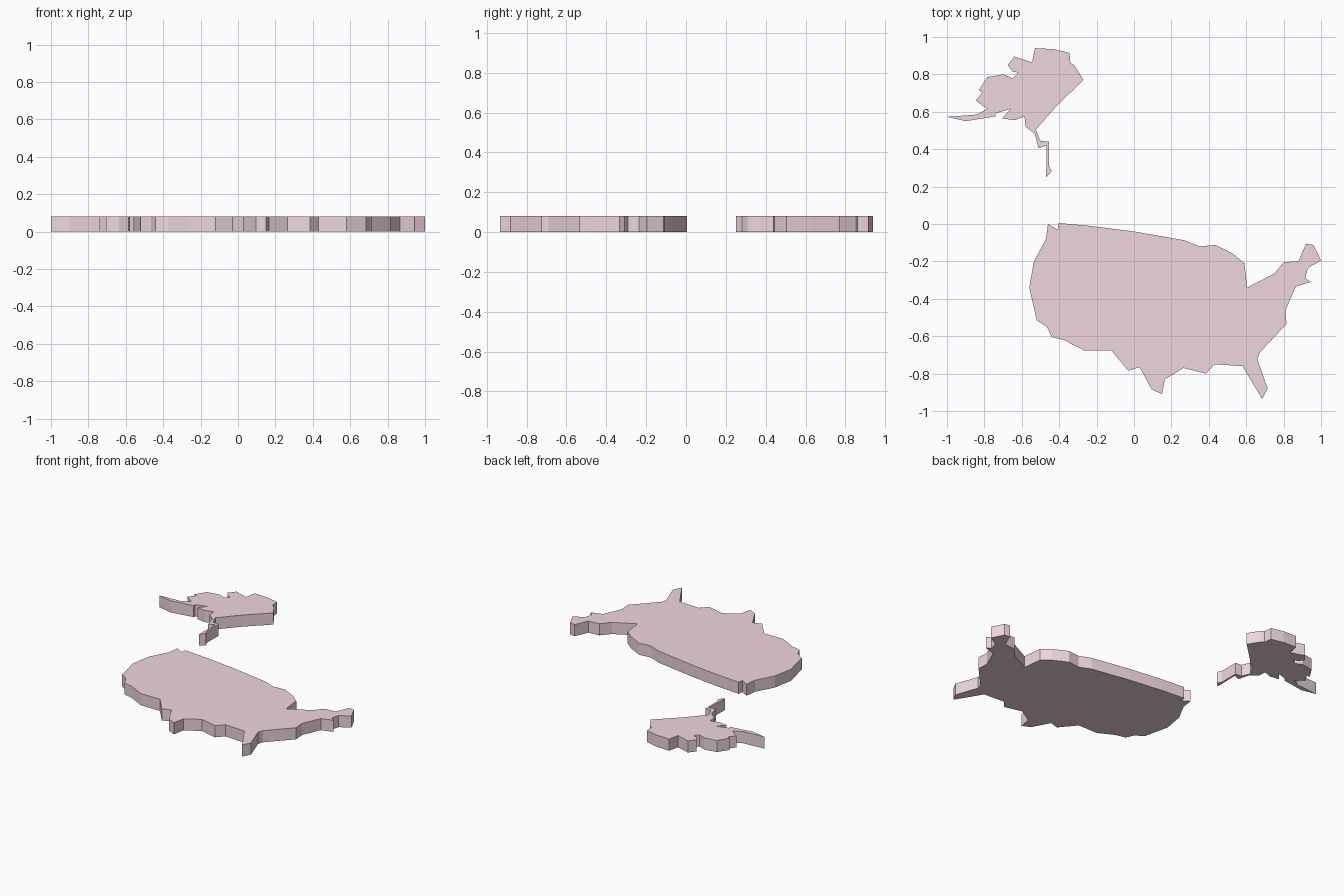
import bpy
import bmesh

THICKNESS = 0.08

pink = bpy.data.materials.new("dusty_pink")
pink.diffuse_color = (0.86, 0.68, 0.74, 1)


def slab(name, outline):
    """Extrude a flat outline up from z = 0."""
    bm = bmesh.new()
    base = bm.faces.new([bm.verts.new((x, y, 0)) for x, y in outline])
    top = bmesh.ops.extrude_face_region(bm, geom=[base], use_keep_orig=True)
    verts = [v for v in top["geom"] if isinstance(v, bmesh.types.BMVert)]
    bmesh.ops.translate(bm, verts=verts, vec=(0, 0, THICKNESS))
    bmesh.ops.recalc_face_normals(bm, faces=bm.faces)
    mesh = bpy.data.meshes.new(name)
    bm.to_mesh(mesh)
    bm.free()
    mesh.materials.append(pink)
    obj = bpy.data.objects.new(name, mesh)
    bpy.context.collection.objects.link(obj)
    return obj


# Large land mass: north edge, east coast, south coast, west coast
slab("mainland", [
    (-.46, 0), (-.408, -.03), (-.403, .005), (-.235, -.01), (0, -.04),
    (.27, -.087), (.35, -.12), (.435, -.112), (.53, -.16), (.59, -.21),
    (.605, -.34), (.75, -.265), (.8, -.205), (.88, -.198),
    (.92, -.105), (.96, -.112), (1, -.195), (.93, -.235), (.915, -.29),
    (.945, -.31), (.865, -.335), (.81, -.46), (.815, -.535), (.67, -.69),
    (.66, -.725), (.715, -.88), (.685, -.935),
    (.58, -.76), (.43, -.75), (.385, -.8), (.265, -.77), (.165, -.83),
    (.15, -.91), (.095, -.885), (.03, -.765), (-.03, -.785), (-.12, -.677),
    (-.265, -.677), (-.375, -.62), (-.44, -.605),
    (-.465, -.55), (-.52, -.515), (-.56, -.34), (-.535, -.2), (-.47, -.08),
])

# Smaller land mass: north-east edge, thin southern tail, western arm
slab("northwest_land", [
    (-.53, .94), (-.43, .935), (-.345, .915), (-.34, .86), (-.32, .85),
    (-.27, .77), (-.41, .635), (-.525, .505),
    (-.5, .445), (-.455, .44), (-.455, .31), (-.44, .28), (-.47, .25),
    (-.467, .42), (-.51, .405), (-.53, .48), (-.58, .52), (-.585, .575),
    (-.64, .555), (-.705, .565), (-.66, .615), (-.74, .592), (-.74, .575),
    (-.9, .55), (-1, .573), (-.84, .585), (-.785, .615),
    (-.845, .66), (-.81, .705), (-.83, .715), (-.785, .785), (-.7, .8),
    (-.65, .78), (-.62, .81), (-.65, .815), (-.675, .85), (-.64, .895),
    (-.545, .865),
])
